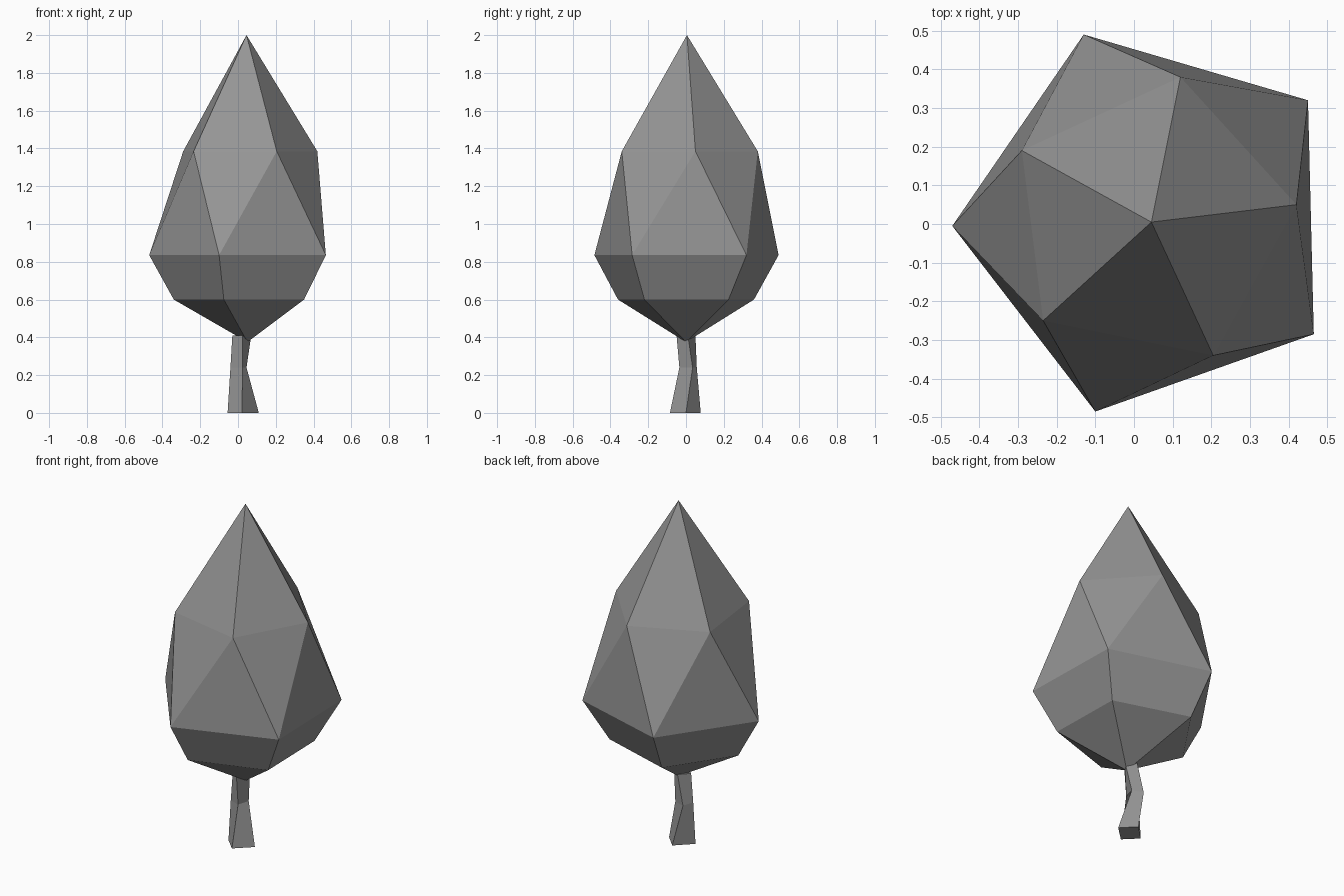
import bpy
import bmesh

cube = bpy.data.objects.get("Cube")
if cube:
    bpy.data.objects.remove(cube, do_unlink=True)

# Single flat grey
grey = bpy.data.materials.new("plain grey")
grey.use_nodes = True
colour = (0.3, 0.3, 0.3, 1)
grey.diffuse_color = colour
grey.node_tree.nodes["Principled BSDF"].inputs["Base Color"].default_value = colour


def loft(name, rings, top=None, bottom=None, twisted=()):
    """Join rings of (z, [(x, y), ...]); ends close to a tip point or a cap."""
    bm = bmesh.new()
    loops = [[bm.verts.new((x, y, z)) for x, y in pts] for z, pts in rings]
    n = len(loops[0])
    for level, (low, high) in enumerate(zip(loops, loops[1:])):
        for i in range(n):
            j = (i + 1) % n
            if level in twisted:
                bm.faces.new((low[i], low[j], high[j]))
                bm.faces.new((low[i], high[j], high[i]))
            else:
                bm.faces.new((low[i], low[j], high[j], high[i]))
    for loop, tip in ((loops[0][::-1], bottom), (loops[-1], top)):
        if tip:
            point = bm.verts.new(tip)
            for i in range(n):
                bm.faces.new((loop[i], loop[(i + 1) % n], point))
        else:
            bm.faces.new(loop)
    bmesh.ops.recalc_face_normals(bm, faces=bm.faces)
    mesh = bpy.data.meshes.new(name)
    bm.to_mesh(mesh)
    bm.free()
    mesh.materials.append(grey)
    obj = bpy.data.objects.new(name, mesh)
    bpy.context.collection.objects.link(obj)
    return obj


# Faceted five-sided crown with a twisted middle band
loft("crown", [
    (0.6, [(-0.075, -0.36), (0.35, -0.22), (0.34, 0.225), (-0.095, 0.36), (-0.34, 0)]),
    (0.835, [(-0.1, -0.485), (0.465, -0.285), (0.45, 0.32), (-0.13, 0.49), (-0.47, -0.005)]),
    (1.385, [(-0.235, -0.25), (0.205, -0.34), (0.42, 0.05), (0.12, 0.38), (-0.29, 0.19)]),
], top=(0.045, 0.005, 2), bottom=(0.05, 0, 0.375), twisted=(1,))

# Crooked four-sided trunk
loft("trunk", [
    (0, [(0.02, -0.085), (0.11, 0), (0.035, 0.078), (-0.055, -0.01)]),
    (0.24, [(0.025, -0.035), (0.045, 0.035), (-0.02, 0.057), (-0.04, -0.01)]),
    (0.41, [(0.025, -0.05), (0.07, 0.01), (0.02, 0.05), (-0.03, -0.005)]),
])
